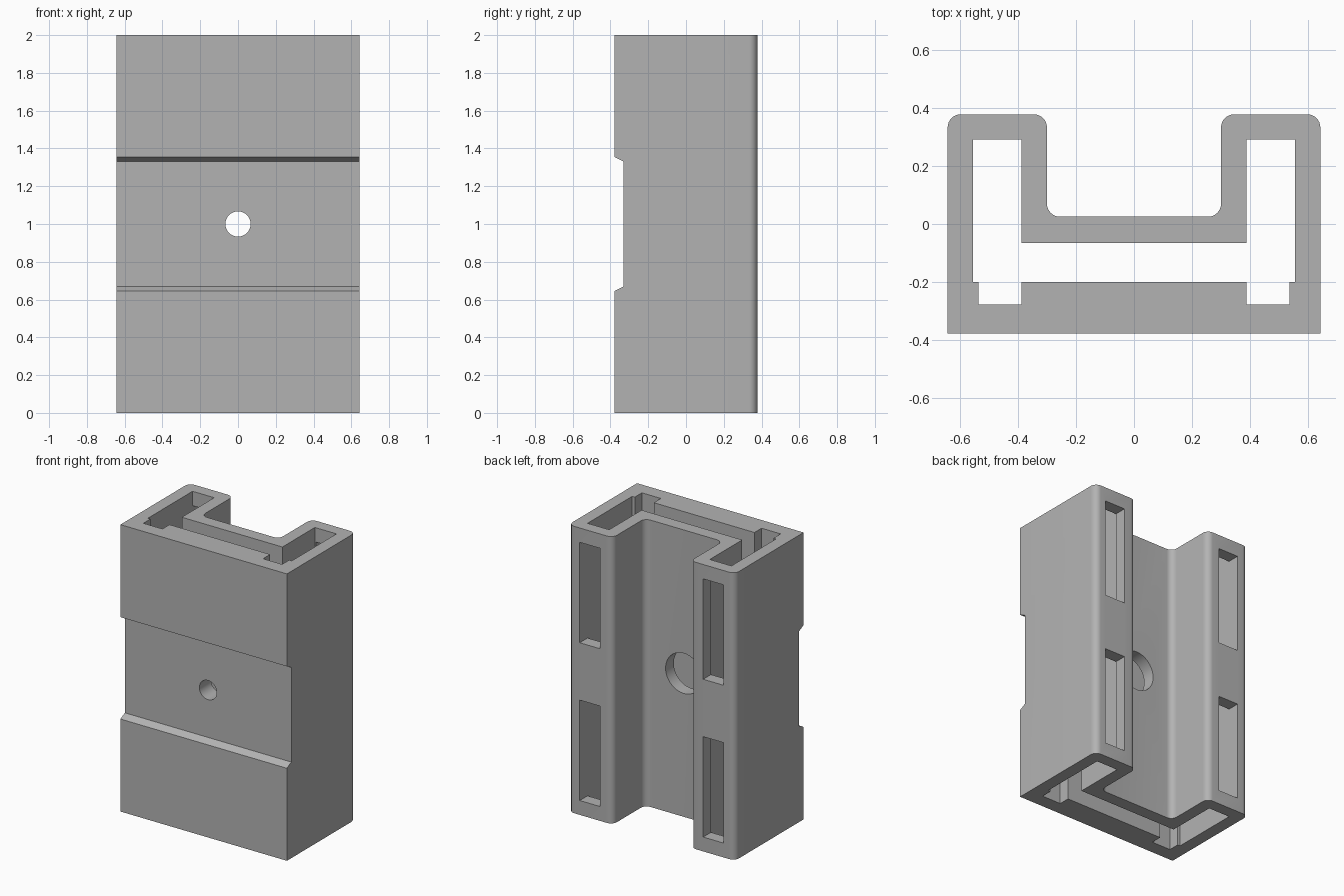
import bpy, bmesh, math
from mathutils import Matrix

cube = bpy.data.objects.get("Cube")
if cube:
    bpy.data.objects.remove(cube, do_unlink=True)

grey = bpy.data.materials.new("light grey")
grey.use_nodes = True
color = (0.45, 0.45, 0.45, 1)
grey.diffuse_color = color
grey.node_tree.nodes["Principled BSDF"].inputs["Base Color"].default_value = color

HEIGHT, W, D = 2.0, 0.642, 0.378     # height, half width, half depth
SHELF_Y, LEG_X, R = 0.025, 0.30, 0.045


def corner(x, y, sx, sy, steps=8):
    """Quarter round from (x, y + sy*R) to (x + sx*R, y); the sharp corner is at (x, y)."""
    cx, cy = x + sx * R, y + sy * R
    return [(cx - sx * R * math.cos(t), cy - sy * R * math.sin(t))
            for t in (math.pi / 2 * i / steps for i in range(steps + 1))]


def mirrored(half):
    return half + [(-x, y) for x, y in reversed(half)]


def prism(name, points, z0, z1):
    bm = bmesh.new()
    face = bm.faces.new([bm.verts.new((x, y, z0)) for x, y in points])
    top = bmesh.ops.extrude_face_region(bm, geom=[face])["geom"]
    bmesh.ops.translate(bm, vec=(0, 0, z1 - z0),
                        verts=[v for v in top if isinstance(v, bmesh.types.BMVert)])
    bmesh.ops.recalc_face_normals(bm, faces=bm.faces)
    return make_object(name, bm)


def make_object(name, bm):
    mesh = bpy.data.meshes.new(name)
    bm.to_mesh(mesh)
    bm.free()
    mesh.materials.append(grey)
    obj = bpy.data.objects.new(name, mesh)
    bpy.context.scene.collection.objects.link(obj)
    return obj


def box(name, x0, x1, y0, y1, z0, z1):
    return prism(name, [(x0, y0), (x1, y0), (x1, y1), (x0, y1)], z0, z1)


def drill(name, radius, y0, y1):
    bm = bmesh.new()
    place = Matrix.Translation((0, (y0 + y1) / 2, HEIGHT / 2)) @ Matrix.Rotation(math.pi / 2, 4, "X")
    bmesh.ops.create_cone(bm, cap_ends=True, segments=48, radius1=radius,
                          radius2=radius, depth=y1 - y0, matrix=place)
    return make_object(name, bm)


# U-shaped outer body with rounded rear corners
outline = [(W, -D)]
outline += corner(W, D, -1, -1)
outline += corner(LEG_X, D, 1, -1)[::-1]
outline += corner(LEG_X, SHELF_Y, -1, 1)
body = prism("bracket_body", mirrored(outline), 0, HEIGHT)

# Hollow running the full height, with a stepped front groove on each side
hollow = [(0.388, -0.20), (0.388, -0.278), (0.535, -0.278), (0.535, -0.20),
          (0.555, -0.20), (0.555, 0.292), (0.388, 0.292), (0.388, -0.065)]
cutters = [prism("hollow_cutter", mirrored(hollow), -0.1, HEIGHT + 0.1)]

# Shallow front recess with sloped ends
bm = bmesh.new()
recess = [(-0.33, 0.67), (-0.33, 1.33), (-D, 1.355), (-0.45, 1.355), (-0.45, 0.645), (-D, 0.645)]
face = bm.faces.new([bm.verts.new((-1, y, z)) for y, z in recess])
side = bmesh.ops.extrude_face_region(bm, geom=[face])["geom"]
bmesh.ops.translate(bm, vec=(2, 0, 0), verts=[v for v in side if isinstance(v, bmesh.types.BMVert)])
bmesh.ops.recalc_face_normals(bm, faces=bm.faces)
cutters.append(make_object("recess_cutter", bm))

# Small hole through the front plate, larger hole through the rear shelf
cutters.append(drill("front_hole_cutter", 0.067, -0.5, -0.13))
cutters.append(drill("rear_hole_cutter", 0.14, -0.13, 0.1))

# Two rear slots in each leg
for side in (-1, 1):
    for z in (0.1, 1.2):
        x0, x1 = sorted((side * 0.397, side * 0.555))
        cutters.append(box("slot_cutter", x0, x1, 0.25, 0.5, z, z + 0.7))

# Apply the cuts
for cutter in cutters:
    cutter.hide_render = True
    mod = body.modifiers.new(cutter.name, "BOOLEAN")
    mod.operation, mod.solver, mod.object = "DIFFERENCE", "EXACT", cutter
bpy.context.view_layer.objects.active = body
body.select_set(True)
for mod in list(body.modifiers):
    bpy.ops.object.modifier_apply(modifier=mod.name)
for cutter in cutters:
    bpy.data.objects.remove(cutter, do_unlink=True)

bpy.ops.object.shade_smooth_by_angle(angle=math.radians(30))
